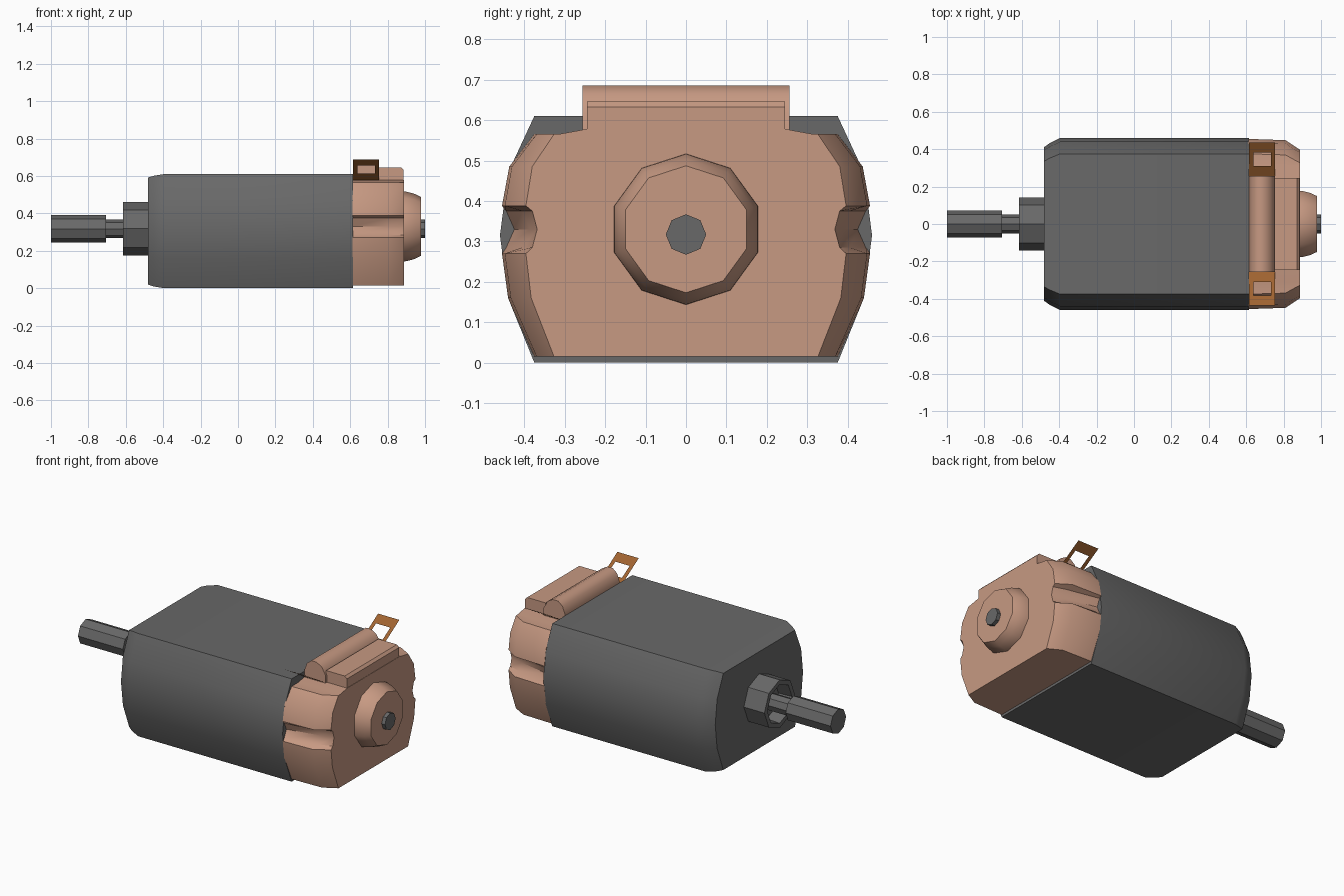
import bpy, bmesh, math

if "Cube" in bpy.data.objects:
    bpy.data.objects.remove(bpy.data.objects["Cube"])

def material(name, rgb):
    m = bpy.data.materials.new(name)
    m.diffuse_color = (*rgb, 1)
    m.use_nodes = True
    m.node_tree.nodes["Principled BSDF"].inputs["Base Color"].default_value = m.diffuse_color
    return m

STEEL = material("dark grey steel", (0.14, 0.14, 0.14))
PLASTIC = material("pinkish tan plastic", (0.57, 0.32, 0.225))
COPPER = material("copper brown", (0.35, 0.125, 0.03))

def finish(name, bm, mat, angle, fix=True):
    if fix:
        bmesh.ops.recalc_face_normals(bm, faces=bm.faces[:])
    me = bpy.data.meshes.new(name)
    bm.to_mesh(me)
    bm.free()
    me.materials.append(mat)
    ob = bpy.data.objects.new(name, me)
    bpy.context.collection.objects.link(ob)
    bpy.ops.object.select_all(action='DESELECT')
    ob.select_set(True)
    bpy.context.view_layer.objects.active = ob
    bpy.ops.object.shade_smooth_by_angle(angle=math.radians(angle))
    return ob

def loft(name, sections, mat, angle=40):
    """Join rings of (x, [(y, z), ...]) along x and close both ends."""
    bm = bmesh.new()
    rings = [[bm.verts.new((x, y, z)) for y, z in pts] for x, pts in sections]
    n = len(rings[0])
    for a, b in zip(rings, rings[1:]):
        for i in range(n):
            j = (i + 1) % n
            bm.faces.new((a[i], a[j], b[j], b[i]))
    bm.faces.new(rings[0])
    bm.faces.new(rings[-1])
    return finish(name, bm, mat, angle)

def mirrored(half):
    return half + [(-y, z) for y, z in reversed(half)]

def turned(name, profile, zc, sides, mat, angle=40):
    """Stack of regular polygons (x, radius) about the x axis."""
    def ring(r):
        return [(r * math.sin(2 * math.pi * i / sides),
                 zc + r * math.cos(2 * math.pi * i / sides)) for i in range(sides)]
    return loft(name, [(x, ring(r)) for x, r in profile], mat, angle)

# Steel can, with flat top and bottom and bulging sides
def can(sy, sz):
    half = [(.375, .61), (.44, .47), (.46, .315), (.44, .16), (.375, .0)]
    return mirrored([(y * sy, .305 + (z - .305) * sz) for y, z in half])

loft("motor_can", [(-.48, can(.895, .94)), (-.45, can(.94, .97)),
                   (-.395, can(1, 1)), (.615, can(1, 1))], STEEL, 50)

# Plastic end cap with a slanted groove in each side
def cap(s, d, lip):
    return mirrored([(.245, .578), (.31, .566), (.375 * s, .565), (.437 * s, .485),
                     (.455 * s, .388), (d + lip, .375), (d, .33), (d + lip, .285),
                     (.455 * s, .27), (.44 * s, .16), (.375 * s, .015)])

loft("end_cap", [(.612, cap(1, .425, .02)), (.81, cap(.985, .385, .02)),
                 (.888, cap(.87, .368, .012))], PLASTIC)

# Rounded ridge and lower bar across the top of the cap
def bar(name, outline, w):
    loft_bm = bmesh.new()
    sides = [[loft_bm.verts.new((x, y, z)) for x, z in outline] for y in (-w, w)]
    n = len(outline)
    for i in range(n):
        j = (i + 1) % n
        loft_bm.faces.new((sides[0][i], sides[0][j], sides[1][j], sides[1][i]))
    for s in sides:
        loft_bm.faces.new(s)
    finish(name, loft_bm, PLASTIC, 40)

bar("top_ridge", [(.616, .55), (.616, .62), (.632, .662), (.66, .685), (.695, .685),
                  (.73, .665), (.755, .62), (.755, .55)], .256)
bar("top_bar", [(.75, .55), (.75, .646), (.872, .646), (.886, .632), (.886, .55)], .245)

# Rear bearing housing and shaft tip
turned("rear_bearing_housing", [(.88, .187), (.9, .186), (.945, .174), (.978, .157)],
       .33, 10, PLASTIC)
turned("rear_shaft_tip", [(.95, .05), (1.0, .05)], .317, 8, STEEL)

# Front bearing collar with a recess, then the stepped shaft
turned("front_collar", [(-.47, .143), (-.615, .143), (-.615, .115), (-.53, .11)],
       .318, 8, STEEL)
turned("front_shaft", [(-.5, .05), (-.705, .05), (-.705, .073), (-1.0, .073)],
       .317, 8, STEEL)

# Thin terminal frames, rising outwards on each side
for side, label in ((-1, "front"), (1, "back")):
    bm = bmesh.new()
    def frame_ring(x0, x1, t0, t1):
        return [bm.verts.new((x, side * (.255 + .18 * t), .578 + .11 * t))
                for x, t in ((x0, t0), (x1, t0), (x1, t1), (x0, t1))]
    outer = frame_ring(.615, .755, 0, 1)
    inner = frame_ring(.638, .732, .31, .71)
    for i in range(4):
        j = (i + 1) % 4
        f = bm.faces.new((outer[i], outer[j], inner[j], inner[i]))
        f.normal_update()
        if f.normal.z < 0:
            f.normal_flip()
    finish(label + "_terminal", bm, COPPER, 30, fix=False)
